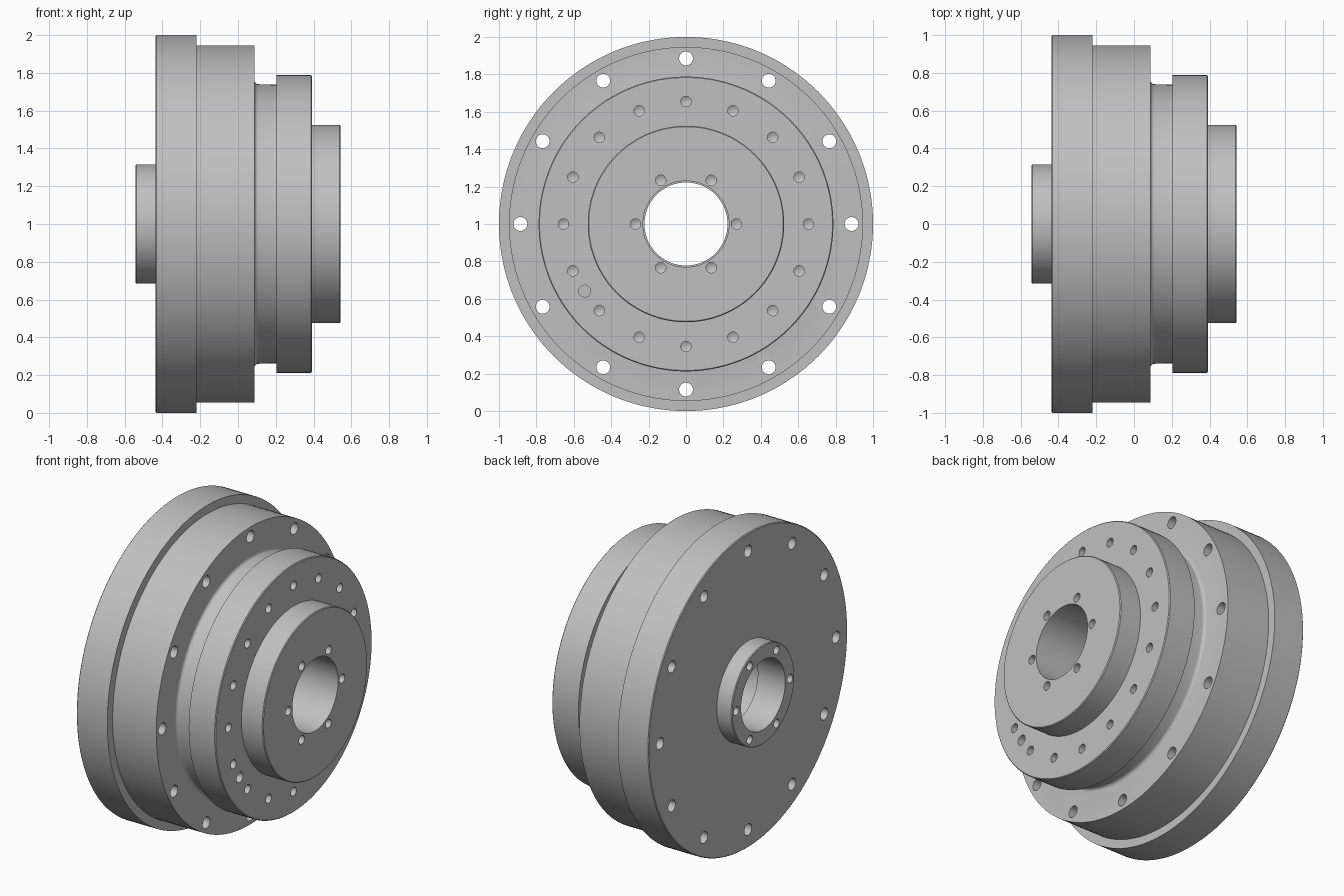
import bpy, bmesh
from math import sin, cos, pi, radians

default = bpy.data.objects.get("Cube")
if default:
    bpy.data.objects.remove(default, do_unlink=True)

metal = bpy.data.materials.new("machined grey")
metal.use_nodes = True
grey = (0.53, 0.53, 0.53, 1)
metal.diffuse_color = grey
metal.node_tree.nodes["Principled BSDF"].inputs["Base Color"].default_value = grey


def lathe(bm, profile, steps, y=0.0, z=1.0):
    """Spin a closed (x, radius) profile around a line parallel to x."""
    rings = []
    for i in range(steps):
        a = 2 * pi * i / steps
        rings.append([bm.verts.new((x, y + r * cos(a), z + r * sin(a)))
                      for x, r in profile])
    n = len(profile)
    for i in range(steps):
        near, far = rings[i], rings[(i + 1) % steps]
        for j in range(n):
            k = (j + 1) % n
            if profile[j][1] or profile[k][1]:
                bm.faces.new((near[j], near[k], far[k], far[j]))


def finish(bm, name):
    bmesh.ops.remove_doubles(bm, verts=bm.verts, dist=1e-5)
    bmesh.ops.recalc_face_normals(bm, faces=bm.faces)
    mesh = bpy.data.meshes.new(name)
    bm.to_mesh(mesh)
    bm.free()
    mesh.materials.append(metal)
    obj = bpy.data.objects.new(name, mesh)
    bpy.context.collection.objects.link(obj)
    return obj


# Stepped housing: rear hub, flange, body, neck, output plate, front boss, bore
C = 0.005
fillet = [(0.107 - 0.02 * sin(t * pi / 8), 0.76 - 0.02 * cos(t * pi / 8))
          for t in range(4, -1, -1)]
profile = [
    (-0.543, 0.222), (-0.543, 0.315 - C), (-0.543 + C, 0.315), (-0.437, 0.315),
    (-0.437, 1 - C), (-0.437 + C, 1), (-0.22, 1), (-0.22, 0.946),
    (0.087, 0.946), *fillet,
    (0.205, 0.738), (0.205, 0.788), (0.392 - C, 0.788), (0.392, 0.788 - C),
    (0.392, 0.525), (0.543 - C, 0.525), (0.543, 0.525 - C),
    (0.543, 0.23), (-0.35, 0.23), (-0.35, 0.222),
]
bm = bmesh.new()
lathe(bm, profile, 144)
housing = finish(bm, "flanged_housing")

# Drills for every bolt circle
drills = bmesh.new()


def drill(start, end, radius, ring, angle, tip=0.0):
    shape = [(start, 0), (start, radius), (end, radius), (end + tip, 0)]
    lathe(drills, shape, 24, ring * cos(angle), 1 + ring * sin(angle))


def bolt_circle(count, *hole, tip=0.0):
    for i in range(count):
        drill(*hole, 2 * pi * i / count, tip=tip)


bolt_circle(12, -0.6, 0.2, 0.037, 0.885)               # flange through holes
bolt_circle(16, 0.45, 0.27, 0.028, 0.655, tip=-0.016)  # output plate
bolt_circle(6, 0.6, 0.42, 0.028, 0.27, tip=-0.016)     # front boss
bolt_circle(6, -0.6, -0.43, 0.027, 0.27, tip=0.016)    # rear hub
drill(0.45, 0.29, 0.032, 0.65, radians(213.5))         # dowel hole
cutter = finish(drills, "hole_cutter")
cutter.hide_render = True

cut = housing.modifiers.new("holes", 'BOOLEAN')
cut.operation = 'DIFFERENCE'
cut.solver = 'EXACT'
cut.object = cutter

bpy.ops.object.select_all(action='DESELECT')
housing.select_set(True)
bpy.context.view_layer.objects.active = housing
bpy.ops.object.modifier_apply(modifier=cut.name)
bpy.data.objects.remove(cutter, do_unlink=True)
bpy.ops.object.shade_smooth_by_angle(angle=radians(30))
